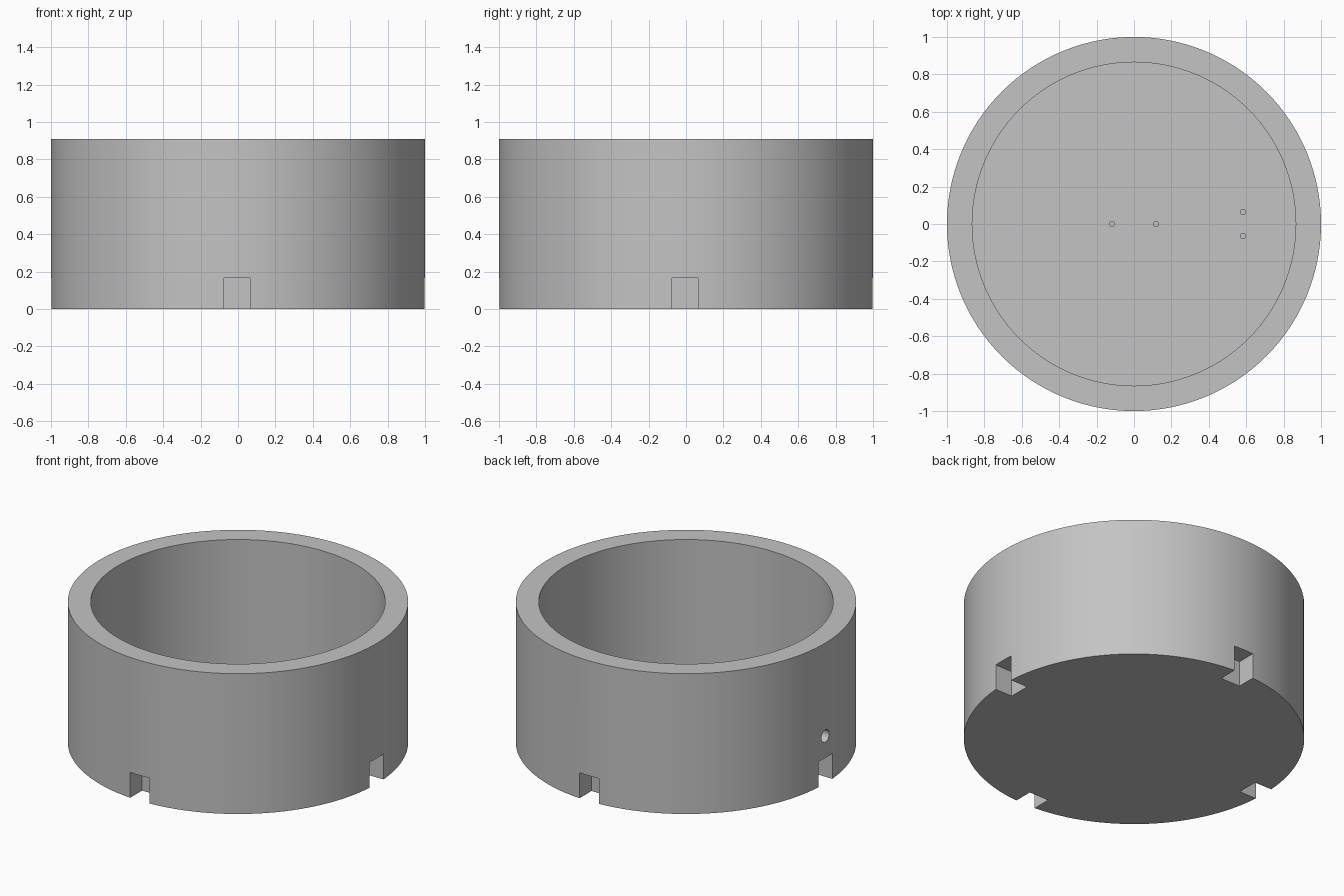
import bpy
from math import pi

cube = bpy.data.objects.get("Cube")
if cube:
    bpy.data.objects.remove(cube, do_unlink=True)

HEIGHT, FLOOR = 0.91, 0.08
OUTER, INNER = 1.0, 0.865

grey = bpy.data.materials.new("plain grey")
grey.use_nodes = True
colour = (0.55, 0.55, 0.55, 1)
grey.diffuse_color = colour
grey.node_tree.nodes["Principled BSDF"].inputs["Base Color"].default_value = colour


def cylinder(name, radius, low, high, x=0, y=0, sides=128):
    bpy.ops.mesh.primitive_cylinder_add(
        vertices=sides, radius=radius, depth=high - low, location=(x, y, (low + high) / 2))
    obj = bpy.context.object
    obj.name = name
    obj.data.materials.append(grey)
    return obj


def box(name, x, y, z, sx, sy, sz):
    bpy.ops.mesh.primitive_cube_add(size=1, location=(x, y, z))
    obj = bpy.context.object
    obj.name = name
    obj.scale = (sx, sy, sz)
    obj.data.materials.append(grey)
    return obj


# Round body
body = cylinder("round_cup", OUTER, 0, HEIGHT)

# Cavity above the floor
cutters = [cylinder("cavity_cutter", INNER, FLOOR, HEIGHT + 0.2)]

# Four foot notches, one on each side
NOTCH_BACK, SHIFT = 0.875, -0.005
mid, deep = NOTCH_BACK + 0.15, 0.3
for side in (-1, 1):
    cutters.append(box("side_notch_cutter", side * mid, SHIFT, 0.065, deep, 0.14, 0.2))
    cutters.append(box("end_notch_cutter", SHIFT, side * mid, 0.065, 0.14, deep, 0.2))

# Cable hole through the right wall
cable = cylinder("cable_hole_cutter", 0.04, -0.15, 0.15, sides=32)
cable.location = (-0.93, 0, 0.307)
cable.rotation_euler = (0, pi / 2, 0)
cutters.append(cable)

# Small blind screw holes in the floor
for sign in (-1, 1):
    for x, y in ((sign * 0.118, 0), (0.583, sign * 0.064)):
        cutters.append(cylinder("screw_hole_cutter", 0.014, 0.03, FLOOR + 0.05, x, y, 24))

# Cut everything out of the body
bpy.context.view_layer.objects.active = body
for cutter in cutters:
    cutter.hide_render = True
    mod = body.modifiers.new("cut", "BOOLEAN")
    mod.operation = "DIFFERENCE"
    mod.solver = "EXACT"
    mod.object = cutter
    bpy.ops.object.modifier_apply(modifier=mod.name)
    bpy.data.objects.remove(cutter, do_unlink=True)

bpy.ops.object.select_all(action="DESELECT")
body.select_set(True)
bpy.ops.object.shade_smooth_by_angle(angle=pi / 6)
